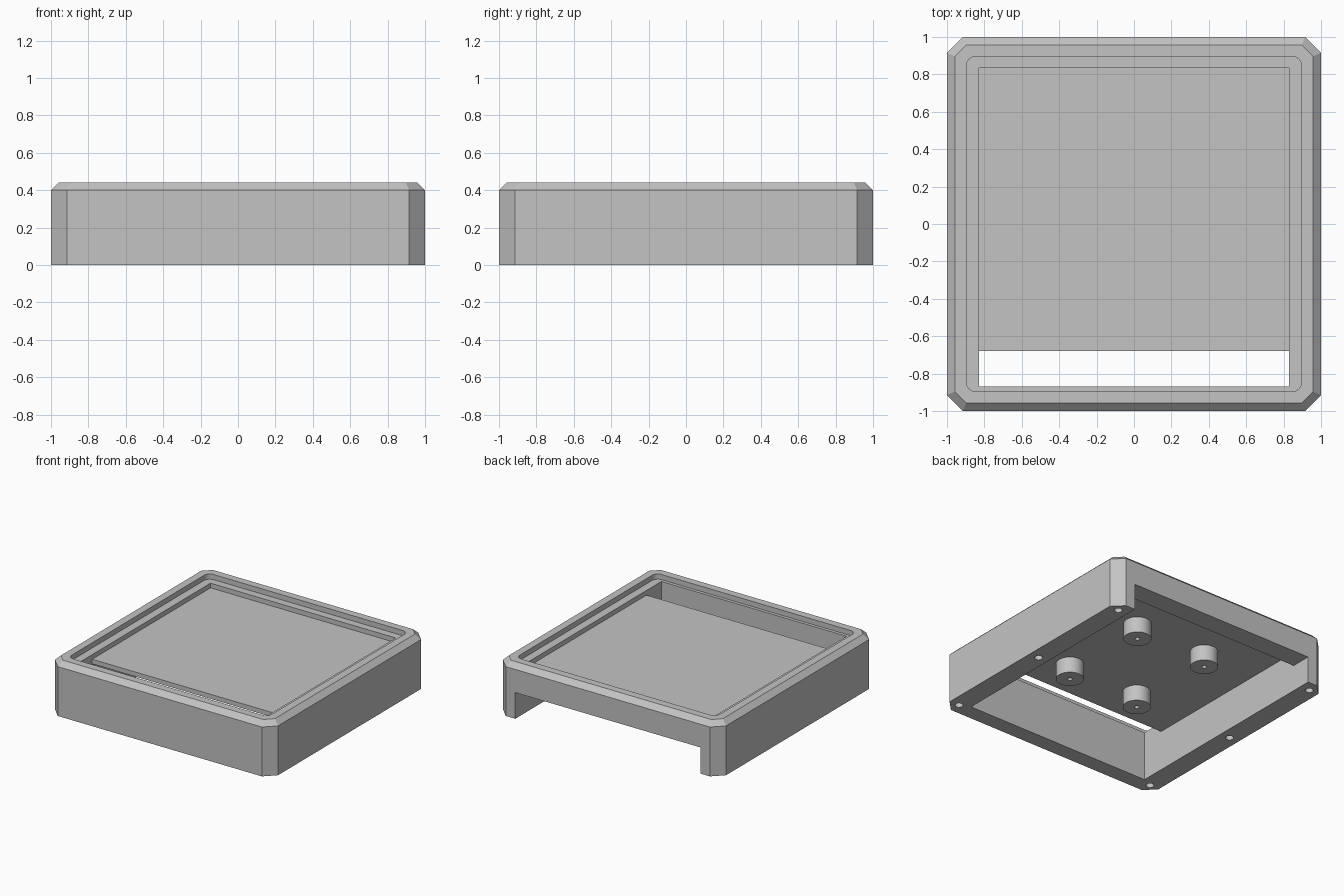
import bpy, bmesh, math

cube = bpy.data.objects.get("Cube")
if cube:
    bpy.data.objects.remove(cube, do_unlink=True)

# Single grey plastic
grey = bpy.data.materials.new("light_grey")
grey.use_nodes = True
colour = (0.55, 0.55, 0.55, 1)
grey.diffuse_color = colour
grey.node_tree.nodes["Principled BSDF"].inputs["Base Color"].default_value = colour


def loft(name, rings):
    """Closed solid through a stack of (outline, z) rings."""
    bm = bmesh.new()
    loops = [[bm.verts.new((x, y, z)) for x, y in pts] for pts, z in rings]
    for a, b in zip(loops, loops[1:]):
        n = len(a)
        for i in range(n):
            j = (i + 1) % n
            bm.faces.new((a[i], a[j], b[j], b[i]))
    bm.faces.new(loops[0][::-1])
    bm.faces.new(loops[-1])
    mesh = bpy.data.meshes.new(name)
    bm.to_mesh(mesh)
    bm.free()
    obj = bpy.data.objects.new(name, mesh)
    bpy.context.collection.objects.link(obj)
    mesh.materials.append(grey)
    return obj


def corner_outline(half, r, steps):
    """Square outline with chamfered (1 step) or rounded corners."""
    pts = []
    for q in range(4):
        cx = (half - r) * (1 if q in (0, 3) else -1)
        cy = (half - r) * (1 if q < 2 else -1)
        for s in range(steps + 1):
            a = math.pi / 2 * (q + s / steps)
            pts.append((cx + r * math.cos(a), cy + r * math.sin(a)))
    return pts


def circle(x, y, r, n=32):
    return [(x + r * math.cos(2 * math.pi * i / n),
             y + r * math.sin(2 * math.pi * i / n)) for i in range(n)]


def box(name, x, y0, y1, z0, z1):
    pts = [(-x, y0), (x, y0), (x, y1), (-x, y1)]
    return loft(name, [(pts, z0), (pts, z1)])


def cylinder(name, x, y, r, z0, z1):
    pts = circle(x, y, r)
    return loft(name, [(pts, z0), (pts, z1)])


def cut(target, cutter):
    cutter.hide_render = True
    mod = target.modifiers.new("cut", 'BOOLEAN')
    mod.operation = 'DIFFERENCE'
    mod.solver = 'EXACT'
    mod.object = cutter
    bpy.context.view_layer.objects.active = target
    bpy.ops.object.modifier_apply(modifier=mod.name)
    bpy.data.objects.remove(cutter, do_unlink=True)


def smooth(obj):
    bpy.ops.object.select_all(action='DESELECT')
    obj.select_set(True)
    bpy.context.view_layer.objects.active = obj
    bpy.ops.object.shade_smooth_by_angle(angle=math.radians(30))


INNER, FRONT, BACK = 0.83, -0.87, 0.834

# Outer frame with chamfered corners and top edge
outer = corner_outline(1, 0.085, 1)
top = corner_outline(0.958, 0.061, 1)
frame = loft("frame", [(outer, 0), (outer, 0.4), (top, 0.44)])

# Shallow rounded recess, central well and open notch in the back wall
recess = corner_outline(0.896, 0.05, 8)
cut(frame, loft("recess_cutter", [(recess, 0.398), (recess, 0.6)]))
cut(frame, box("well_cutter", INNER, FRONT, BACK, -0.2, 0.7))
cut(frame, box("notch_cutter", INNER, 0.5, 1.2, -0.3, 0.212))

# Screw holes in the underside
for x in (-0.915, 0.915):
    for y in (-0.91, 0, 0.91):
        cut(frame, cylinder("screw_cutter", x, y, 0.03, -0.1, 0.2))
smooth(frame)

# Floor panel, leaving a slot along the front
box("floor_panel", INNER, -0.68, BACK, 0.323, 0.36)

# Drilled mounting posts below the panel
for side, x in (("right", -0.32), ("left", 0.32)):
    for end, y in (("front", -0.35), ("back", 0.42)):
        post = cylinder(f"post_{end}_{side}", x, y, 0.103, 0.195, 0.324)
        cut(post, cylinder("post_cutter", x, y, 0.018, 0.1, 0.3))
        smooth(post)
